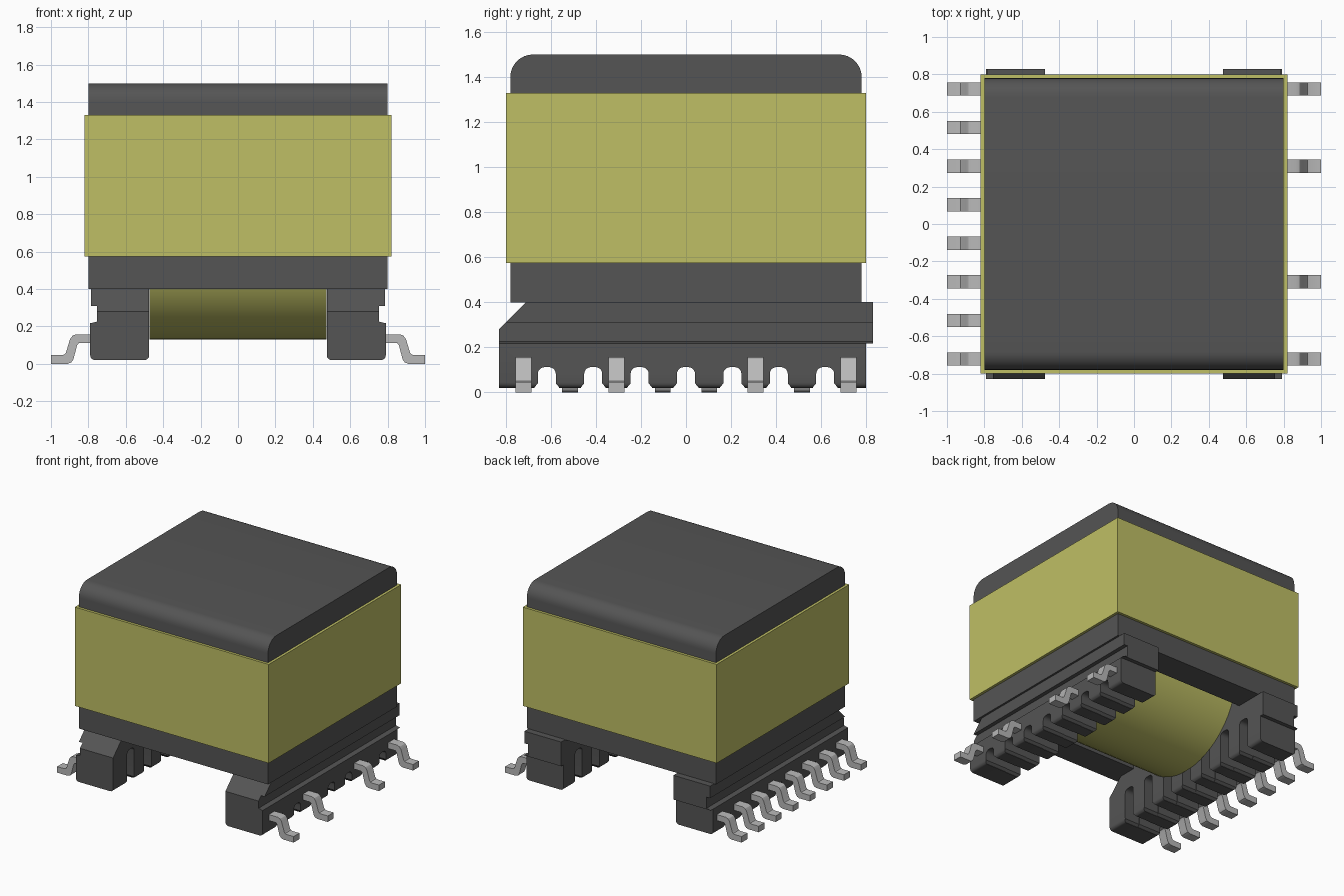
import bpy, bmesh
from math import sin, cos, pi, radians

cube = bpy.data.objects.get("Cube")
if cube:
    bpy.data.objects.remove(cube, do_unlink=True)


def material(name, rgb):
    m = bpy.data.materials.new(name)
    m.use_nodes = True
    m.diffuse_color = (*rgb, 1)
    bsdf = next(n for n in m.node_tree.nodes if n.type == 'BSDF_PRINCIPLED')
    bsdf.inputs["Base Color"].default_value = (*rgb, 1)
    return m


charcoal = material("charcoal", (0.09, 0.09, 0.09))
olive = material("olive_yellow", (0.52, 0.52, 0.13))
silver = material("silver", (0.48, 0.48, 0.48))


def prism(name, mat, profile, axis, lo, hi):
    """Extrude a profile along x (points are y, z) or along y (points are x, z)."""
    bm = bmesh.new()
    put = (lambda p, d: (d, *p)) if axis == 'x' else (lambda p, d: (p[0], d, p[1]))
    face = bm.faces.new([bm.verts.new(put(p, lo)) for p in profile])
    out = bmesh.ops.extrude_face_region(bm, geom=[face])
    step = (hi - lo, 0, 0) if axis == 'x' else (0, hi - lo, 0)
    verts = [v for v in out["geom"] if isinstance(v, bmesh.types.BMVert)]
    bmesh.ops.translate(bm, verts=verts, vec=step)
    bmesh.ops.recalc_face_normals(bm, faces=bm.faces)
    mesh = bpy.data.meshes.new(name)
    bm.to_mesh(mesh)
    bm.free()
    mesh.materials.append(mat)
    obj = bpy.data.objects.new(name, mesh)
    bpy.context.collection.objects.link(obj)
    return obj


def box(name, mat, x, y, z0, z1):
    return prism(name, mat, [(-y, z0), (y, z0), (y, z1), (-y, z1)], 'x', -x, x)


def arc(cx, cz, r, start, end, steps=8):
    angles = [radians(start + (end - start) * i / steps) for i in range(steps + 1)]
    return [(cx + r * cos(a), cz + r * sin(a)) for a in angles]


def boolean(target, cutter, operation='DIFFERENCE'):
    bpy.context.view_layer.objects.active = target
    mod = target.modifiers.new("cut", 'BOOLEAN')
    mod.object, mod.operation, mod.solver = cutter, operation, 'EXACT'
    bpy.ops.object.modifier_apply(modifier=mod.name)
    bpy.data.objects.remove(cutter, do_unlink=True)


def smooth(obj):
    bpy.ops.object.select_all(action='DESELECT')
    obj.select_set(True)
    bpy.context.view_layer.objects.active = obj
    bpy.ops.object.shade_smooth_by_angle(angle=radians(32))


# Core block with rounded front and back top edges, hollow underneath
r = 0.1
core = prism("core", charcoal,
             [(-0.78, 0.4), (0.78, 0.4)] + arc(0.78 - r, 1.5 - r, r, 0, 90)
             + arc(r - 0.78, 1.5 - r, r, 90, 180), 'x', -0.8, 0.8)
boolean(core, box("core_cutter", charcoal, 0.475, 0.57, 0.3, 1.25))
smooth(core)

# Tape band wrapped around the core
tape = box("tape_band", olive, 0.82, 0.8, 0.575, 1.33)
boolean(tape, box("tape_cutter", olive, 0.79, 0.77, 0.4, 1.45))

# Winding lying across the hollow
winding = prism("winding", olive, arc(0, 0.67, 0.54, 0, 360, 64)[:-1], 'x', -0.474, 0.474)
smooth(winding)


def arch(y, half, top):
    """Round-topped slot outline that flares at the bottom."""
    c = 0.03
    return ([(y - half - 0.02, -0.05), (y + half + 0.02, -0.05),
             (y + half + 0.015, 0.022), (y + half, 0.04)]
            + arc(y + half - c, top - c, c, 0, 90, 5)
            + arc(y - half + c, top - c, c, 90, 180, 5)
            + [(y - half, 0.04), (y - half - 0.015, 0.022)])


# Slotted feet: stepped cross-section trimmed by the side outline
SIDE = [(-0.83, 0), (0.8, 0), (0.8, 0.217), (0.83, 0.217), (0.83, 0.41),
        (-0.70, 0.41), (-0.83, 0.28)]


def make_foot(name, s):
    c = 0.025
    section = (arc(0.475 + c, 0.02 + c, c, 180, 270, 4)
               + arc(0.79 - c, 0.02 + c, c, 270, 360, 4)
               + [(0.79, 0.217), (0.755, 0.225), (0.755, 0.31), (0.785, 0.31),
                  (0.785, 0.402), (0.475, 0.402)])
    foot = prism(name, charcoal, [(s * x, z) for x, z in section], 'y', -0.9, 0.9)
    boolean(foot, prism("outline", charcoal, SIDE, 'x', -1, 1), 'INTERSECT')
    for i in range(-3, 4):
        y = i * 0.206
        for half, top, x0, x1 in ((0.04, 0.112, 0.4, 0.9), (0.043, 0.27, 0.4, 0.6)):
            lo, hi = sorted((s * x0, s * x1))
            boolean(foot, prism("slot", charcoal, arch(y, half, top), 'x', lo, hi))
    smooth(foot)


make_foot("left_foot", 1)
make_foot("right_foot", -1)

# Bent terminal pins: four on the left, eight on the right
PIN = [(0.76, 0.158), (0.865, 0.158), (0.885, 0.15), (0.898, 0.132), (0.92, 0.06),
       (0.928, 0.05), (0.94, 0.046), (1, 0.046), (1, 0), (0.91, 0), (0.892, 0.007),
       (0.88, 0.024), (0.86, 0.1), (0.85, 0.112), (0.76, 0.112)]


def make_pins(name, s, slots):
    for n, k in enumerate(slots):
        y = k * 0.206
        pin = prism(f"{name}_{n + 1}", silver, [(s * x, z) for x, z in PIN],
                    'y', y - 0.035, y + 0.035)
        smooth(pin)


make_pins("left_pin", 1, (-3.5, -1.5, 1.5, 3.5))
make_pins("right_pin", -1, [i - 3.5 for i in range(8)])
